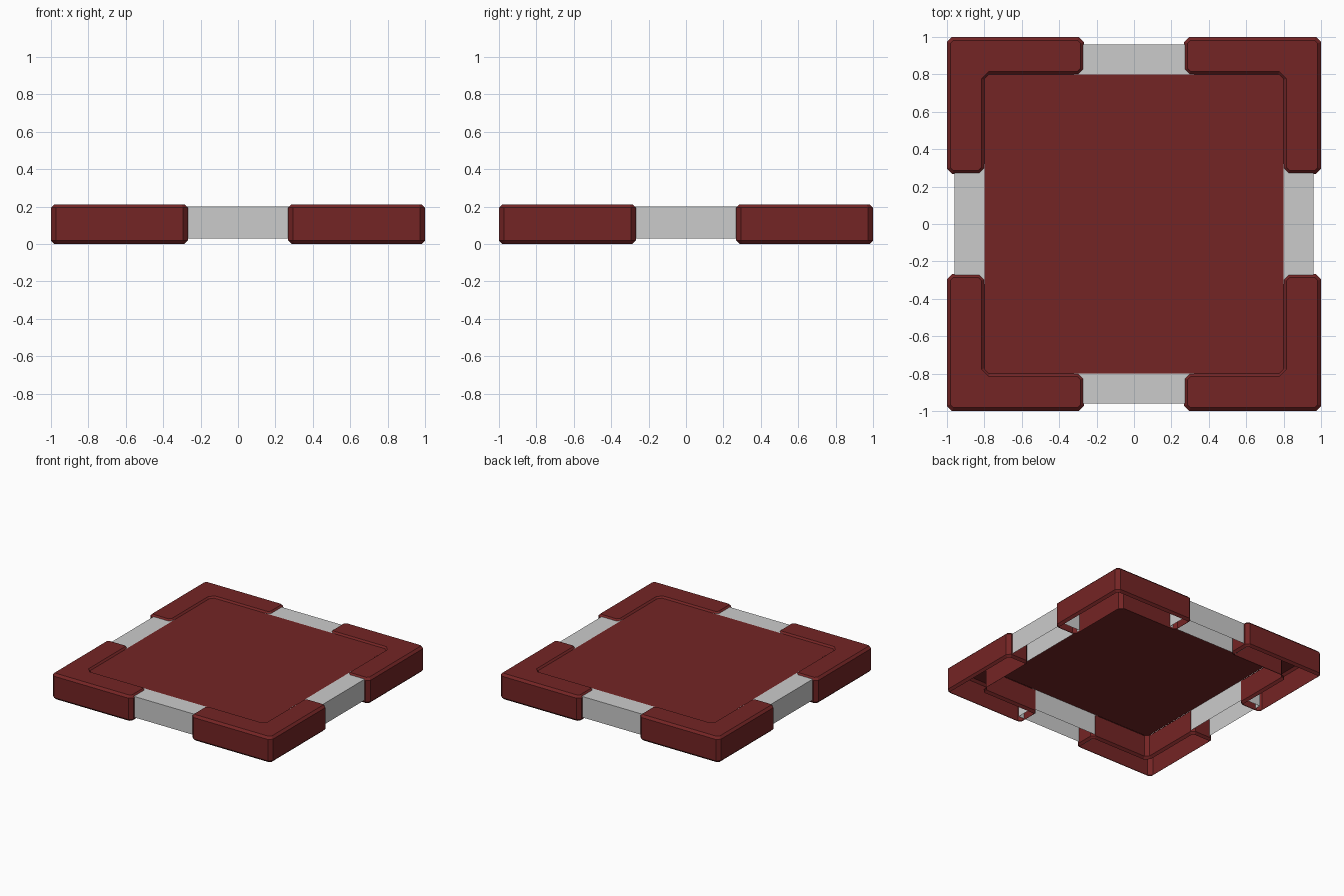
import bpy, bmesh
from mathutils import Vector

cube = bpy.data.objects.get("Cube")
if cube:
    bpy.data.objects.remove(cube)


def make_material(name, rgb):
    mat = bpy.data.materials.new(name)
    mat.use_nodes = True
    mat.diffuse_color = (*rgb, 1)
    mat.node_tree.nodes["Principled BSDF"].inputs["Base Color"].default_value = (*rgb, 1)
    return mat


dark_red = make_material("dark red", (0.175, 0.018, 0.018))
grey = make_material("light grey", (0.6, 0.6, 0.6))


def extrude_outline(outline, z0, z1):
    """Closed prism from a counter-clockwise outline."""
    bm = bmesh.new()
    base = bm.faces.new([bm.verts.new((x, y, z0)) for x, y in outline])
    new = bmesh.ops.extrude_face_region(bm, geom=[base], use_keep_orig=True)["geom"]
    for v in new:
        if isinstance(v, bmesh.types.BMVert):
            v.co.z = z1
    bmesh.ops.recalc_face_normals(bm, faces=bm.faces[:])
    return bm


def open_bottom(bm):
    faces = [f for f in bm.faces if f.normal.z < -0.99]
    bmesh.ops.delete(bm, geom=faces, context='FACES')


def add_object(name, bm, mat, mirror=(False, False)):
    mesh = bpy.data.meshes.new(name)
    bm.to_mesh(mesh)
    bm.free()
    mesh.materials.append(mat)
    obj = bpy.data.objects.new(name, mesh)
    bpy.context.collection.objects.link(obj)
    if any(mirror):
        mod = obj.modifiers.new("mirror", 'MIRROR')
        mod.use_axis = (*mirror, False)
        mod.use_mirror_merge = False
    return obj


def chamfer(bm, edges, width):
    bmesh.ops.bevel(bm, geom=edges, offset=width, segments=1, affect='EDGES')


def is_upright(edge):
    d = edge.verts[0].co - edge.verts[1].co
    return abs(d.normalized().z) > 0.9


# Chamfered L-shaped corner guards, hollow underneath
OUT, IN, END, TOP = 1.0, 0.797, 0.268, 0.212
bm = extrude_outline([(END, IN), (IN, IN), (IN, END), (OUT, END), (OUT, OUT), (END, OUT)], 0, TOP)
chamfer(bm, [e for e in bm.edges if is_upright(e)], 0.027)
caps = [f for f in bm.faces if abs(f.normal.z) > 0.99]
chamfer(bm, list({e for f in caps for e in f.edges}), 0.018)
open_bottom(bm)
add_object("corner_guards", bm, dark_red, (True, True))

# Thin floor panel between the guards
bm = bmesh.new()
bmesh.ops.create_grid(bm, x_segments=1, y_segments=1, size=0.8)
for v in bm.verts:
    v.co.z = 0.2
add_object("floor_panel", bm, dark_red)


# Hollow connecting bars, reaching a little way into the guards
def add_bars(name, swap, mirror):
    a, b, c = 0.8, 0.96, 0.32
    outline = [(-c, a), (c, a), (c, b), (-c, b)]
    if swap:
        outline = [(y, x) for x, y in outline]
    bm = extrude_outline(outline, 0.028, 0.2)
    open_bottom(bm)
    add_object(name, bm, grey, mirror)


add_bars("front_and_back_bars", False, (False, True))
add_bars("side_bars", True, (True, False))
